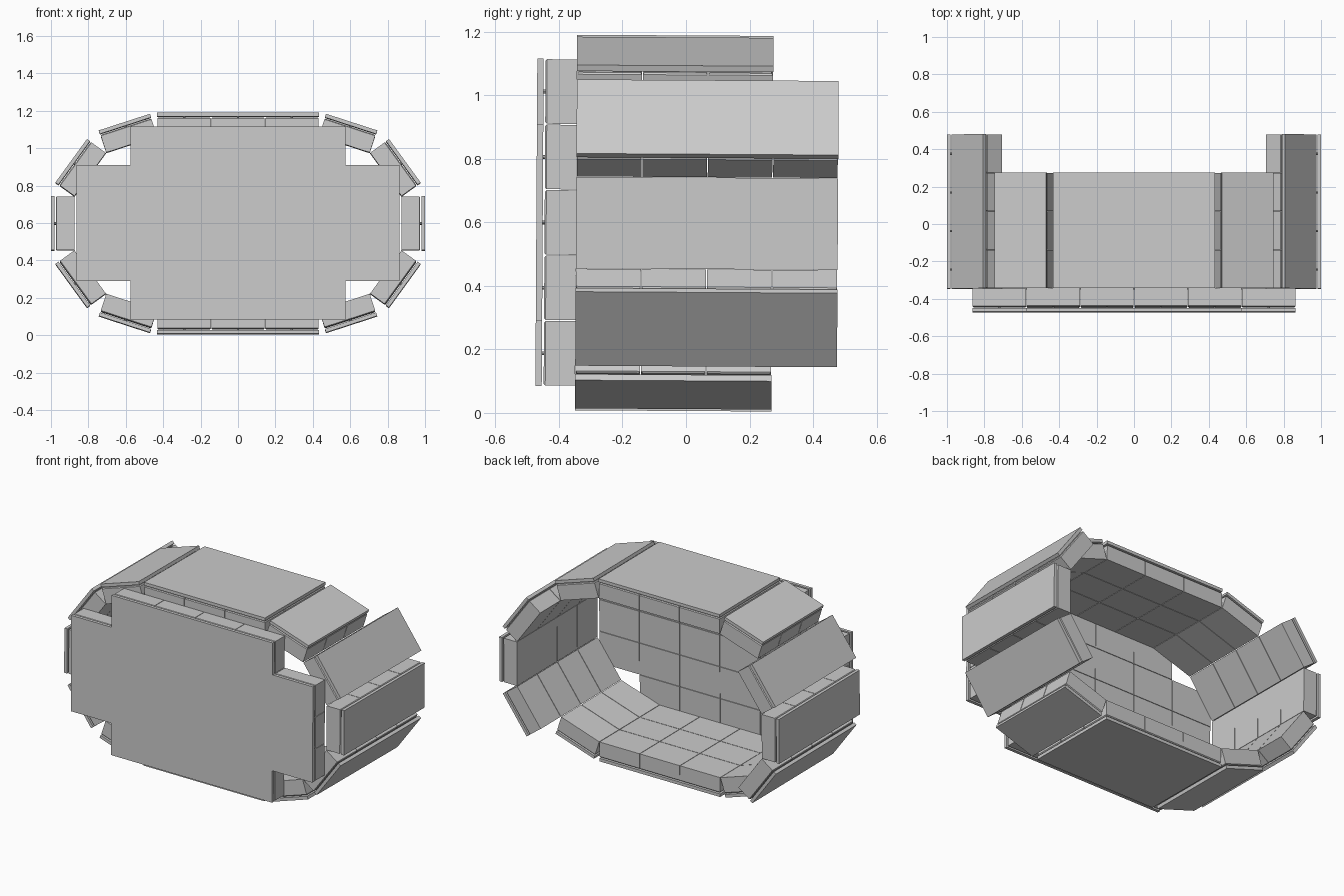
import bpy, bmesh, math
from mathutils import Matrix, Vector

cube = bpy.data.objects.get("Cube")
if cube:
    bpy.data.objects.remove(cube, do_unlink=True)

grey = bpy.data.materials.new("plain_grey")
grey.use_nodes = True
grey.diffuse_color = (0.6, 0.6, 0.6, 1)
grey.node_tree.nodes["Principled BSDF"].inputs["Base Color"].default_value = (0.6, 0.6, 0.6, 1)

W, D = 0.288, 0.206            # block width and depth
BLOCK, SLIT, PLATE = 0.099, 0.006, 0.02
GAP = 0.003
MID_Z, WALL_Y = 0.597, -0.346
TILT = Matrix.Translation((0, 0, MID_Z)) @ Matrix.Rotation(-0.006, 4, 'X')


def finish(bm, name, frame):
    """Turn a bmesh built in panel space into a placed object."""
    bmesh.ops.recalc_face_normals(bm, faces=bm.faces)
    mesh = bpy.data.meshes.new(name)
    bm.to_mesh(mesh)
    bm.free()
    mesh.materials.append(grey)
    obj = bpy.data.objects.new(name, mesh)
    obj.matrix_world = TILT @ frame
    bpy.context.collection.objects.link(obj)


def add_block(bm, u, v):
    """Padded block with chamfered outer rim and a peg reaching the plate."""
    place = Matrix.Translation((u, v, BLOCK / 2)) @ Matrix.Diagonal((W - GAP, D - GAP, BLOCK, 1))
    verts = bmesh.ops.create_cube(bm, size=1, matrix=place)["verts"]
    outer = {vert for vert in verts if vert.co.z > BLOCK / 2}
    rim = [e for e in bm.edges if e.verts[0] in outer and e.verts[1] in outer]
    bmesh.ops.bevel(bm, geom=rim, offset=0.005, segments=1, affect='EDGES')
    bmesh.ops.create_cone(bm, cap_ends=True, segments=8, radius1=0.006, radius2=0.006,
                          depth=SLIT, matrix=Matrix.Translation((u, v, BLOCK + SLIT / 2)))


def add_blocks(name, frame, cells):
    bm = bmesh.new()
    for u, v in cells:
        add_block(bm, u, v)
    finish(bm, name + "_blocks", frame)


def add_plate(name, frame, outline):
    """Extrude an outline into the thin backing plate."""
    bm = bmesh.new()
    face = bm.faces.new([bm.verts.new((u, v, BLOCK + SLIT)) for u, v in outline])
    ext = bmesh.ops.extrude_face_region(bm, geom=[face])["geom"]
    moved = [g for g in ext if isinstance(g, bmesh.types.BMVert)]
    bmesh.ops.translate(bm, verts=moved, vec=(0, 0, PLATE))
    finish(bm, name + "_plate", frame)


def add_panel(name, centre, angle, columns, rows):
    """Panel on the ring; angle turns its outward normal from +z towards +x."""
    frame = Matrix.Translation((centre.x, WALL_Y, centre.y)) @ Matrix.Rotation(angle, 4, 'Y')
    cells = [((i - (columns - 1) / 2) * W, (j + 0.5) * D)
             for i in range(columns) for j in range(rows)]
    hw, length = columns * W / 2, rows * D
    add_blocks(name, frame, cells)
    add_plate(name, frame, [(-hw, 0), (hw, 0), (hw, length), (-hw, length)])


# Inner ring profile: walk one quarter from roof to side
a18, a54 = math.radians(18), math.radians(54)
half_h = W * (0.5 + math.sin(a18) + math.sin(a54))
step18 = Vector((math.cos(a18), -math.sin(a18))) * W
step54 = Vector((math.cos(a54), -math.sin(a54))) * W
roof_end = Vector((1.5 * W, half_h))
shoulder = roof_end + step18
side_x = (shoulder + step54).x

# Roof and floor
add_panel("roof", Vector((0, half_h)), 0, 3, 3)
add_panel("floor", Vector((0, -half_h)), math.pi, 3, 3)

# Side walls and the sloped panels, mirrored to all quarters
for sx, side in ((1, "left"), (-1, "right")):
    add_panel(side + "_side", Vector((sx * side_x, 0)), sx * math.pi / 2, 1, 4)
    for sz, level in ((1, "upper"), (-1, "lower")):
        for part, start, step, angle, rows in (("shallow_slope", roof_end, step18, a18, 3),
                                               ("steep_slope", shoulder, step54, a54, 4)):
            c = start + step / 2
            turn = angle if sz > 0 else math.pi - angle
            add_panel(f"{side}_{level}_{part}", Vector((sx * c.x, sz * c.y)), sx * turn, 1, rows)

# Front wall: cross-shaped plate with blocks behind it
front = Matrix.Translation((0, WALL_Y, 0)) @ Matrix.Rotation(math.pi / 2, 4, 'X')
cells = [((i - 2.5) * W, (j - 2) * D) for i in range(6) for j in range(5)
         if i not in (0, 5) or j not in (0, 4)]
add_blocks("front_wall", front, cells)
x1, x2, z1, z2 = 2 * W, 3 * W, 1.5 * D, 2.5 * D
quarter = [(x2, z1), (x1, z1), (x1, z2)]
outline = (quarter + [(-x, z) for x, z in reversed(quarter)]
           + [(-x, -z) for x, z in quarter] + [(x, -z) for x, z in reversed(quarter)])
add_plate("front_wall", front, outline)
